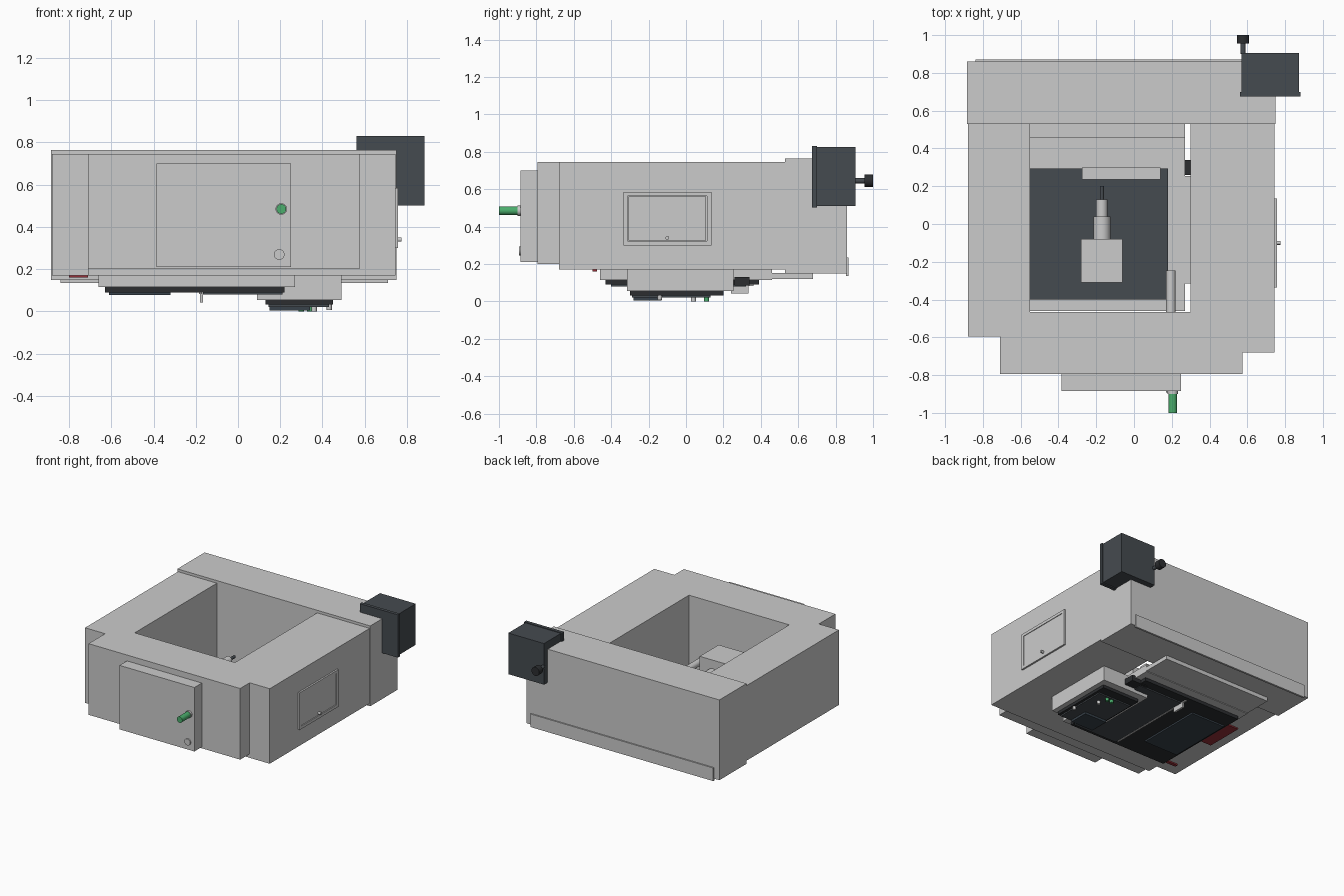
import bpy
import bmesh
from mathutils import Matrix

if "Cube" in bpy.data.objects:
    bpy.data.objects.remove(bpy.data.objects["Cube"])


def colour(name, r, g, b):
    m = bpy.data.materials.new(name)
    m.diffuse_color = (r, g, b, 1)
    m.use_nodes = True
    m.node_tree.nodes["Principled BSDF"].inputs["Base Color"].default_value = m.diffuse_color
    return m


DARK = colour("charcoal", 0.06, 0.07, 0.08)
BLACK = colour("black", 0.025, 0.027, 0.03)
GLASS = colour("screen_glass", 0.04, 0.055, 0.07)
GREEN = colour("green", 0.07, 0.42, 0.15)
RED = colour("red", 0.3, 0.03, 0.04)


def finish(name, bm, mat):
    me = bpy.data.meshes.new(name)
    bm.to_mesh(me)
    bm.free()
    ob = bpy.data.objects.new(name, me)
    bpy.context.collection.objects.link(ob)
    if mat:
        me.materials.append(mat)
    return ob


def box(name, x, y, z, mat=None):
    """Box from (min, max) ranges on each axis."""
    bm = bmesh.new()
    size = [b - a for a, b in (x, y, z)]
    mid = [(a + b) / 2 for a, b in (x, y, z)]
    bmesh.ops.create_cube(bm, size=1, matrix=Matrix.Translation(mid) @ Matrix.Diagonal((*size, 1)))
    return finish(name, bm, mat)


def rod(name, axis, start, end, c, r, mat=None):
    """Cylinder along an axis; c holds the other two coordinates in xyz order."""
    mid = list(c)
    mid.insert("xyz".index(axis), (start + end) / 2)
    turn = {"x": Matrix.Rotation(1.5707963, 4, "Y"),
            "y": Matrix.Rotation(1.5707963, 4, "X"), "z": Matrix.Identity(4)}[axis]
    bm = bmesh.new()
    bmesh.ops.create_cone(bm, cap_ends=True, segments=32, radius1=r, radius2=r,
                          depth=end - start, matrix=Matrix.Translation(mid) @ turn)
    for f in bm.faces:
        f.smooth = len(f.verts) == 4
    for e in bm.edges:
        e.smooth = not any(len(f.verts) > 4 for f in e.link_faces)
    return finish(name, bm, mat)


def ring(name, x, z, plane_x, depth, t):
    """Raised rectangular rim on the right side; x is the y range."""
    p = (plane_x, plane_x + depth)
    box(name + "_bottom", p, x, (z[0], z[0] + t))
    box(name + "_top", p, x, (z[1] - t, z[1]))
    box(name + "_near", p, (x[0], x[0] + t), (z[0] + t, z[1] - t))
    box(name + "_far", p, (x[1] - t, x[1]), (z[0] + t, z[1] - t))


# Hollow cabinet: four thick walls around a central well
box("cabinet_left", (-0.88, -0.55), (-0.595, 0.53), (0.17, 0.745))
box("cabinet_right", (0.30, 0.745), (-0.68, 0.53), (0.17, 0.745))
box("cabinet_front_inner", (-0.55, 0.30), (-0.595, -0.465), (0.17, 0.745))
box("cabinet_front_mid", (-0.71, 0.30), (-0.68, -0.595), (0.17, 0.745))
box("cabinet_front", (-0.71, 0.575), (-0.795, -0.68), (0.20, 0.745))
box("cabinet_back", (-0.885, 0.75), (0.53, 0.86), (0.15, 0.765))
box("back_lip", (-0.84, 0.71), (0.855, 0.87), (0.135, 0.235))

# Front door with lock and green handle
box("front_door", (-0.385, 0.25), (-0.885, -0.795), (0.21, 0.70))
rod("handle_collar", "y", -0.90, -0.88, (0.205, 0.485), 0.027)
rod("handle", "y", -1.0, -0.89, (0.205, 0.485), 0.023, GREEN)
rod("door_lock", "y", -0.893, -0.88, (0.195, 0.27), 0.025)
rod("lock_barrel", "y", -0.465, -0.245, (0.195, 0.27), 0.025)

# Right side hatch
ring("hatch_rim", (-0.335, 0.135), (0.30, 0.585), 0.74, 0.018, 0.022)
box("hatch", (0.74, 0.754), (-0.308, 0.108), (0.325, 0.562))
rod("hatch_lock", "x", 0.75, 0.775, (-0.10, 0.34), 0.010)

# Dark box on the back right corner
box("side_box", (0.57, 0.873), (0.70, 0.905), (0.51, 0.825), DARK)
box("side_box_flange", (0.56, 0.882), (0.675, 0.70), (0.502, 0.83), DARK)
rod("knob_stem", "y", 0.90, 0.96, (0.577, 0.645), 0.014, DARK)
rod("knob", "y", 0.955, 1.0, (0.577, 0.645), 0.033, BLACK)

# Mechanism inside the well
box("inner_unit", (-0.28, -0.06), (-0.31, -0.08), (0.30, 0.52))
for i, (a, b, r) in enumerate([(-0.08, 0.04, 0.045), (0.04, 0.13, 0.03), (0.13, 0.20, 0.011)]):
    rod(f"inner_barrel_{i}", "y", a, b, (-0.17, 0.41), r, DARK if i == 2 else None)
box("inner_plate", (-0.275, 0.14), (0.235, 0.30), (0.20, 0.30))

# Underside frame and its dark panel
box("panel_frame", (-0.66, 0.27), (-0.46, 0.46), (0.115, 0.172))
box("panel_apron", (-0.66, 0.27), (0.46, 0.68), (0.12, 0.152))
box("panel_core", (-0.55, 0.18), (-0.40, 0.295), (0.11, 0.195), DARK)
box("panel", (-0.63, 0.22), (-0.43, 0.39), (0.09, 0.116), BLACK)
box("panel_screen", (-0.61, -0.32), (-0.26, 0.26), (0.078, 0.091), GLASS)
box("panel_plate", (-0.165, 0.21), (-0.40, 0.32), (0.080, 0.091), DARK)
box("panel_divider", (-0.185, -0.17), (-0.39, 0.36), (0.083, 0.091))
box("divider_tab", (-0.18, -0.165), (0.24, 0.335), (0.042, 0.085))
box("dark_tab", (0.16, 0.30), (0.26, 0.34), (0.085, 0.13), BLACK)

# Control housing with screen and buttons
box("control_housing", (0.09, 0.49), (-0.315, 0.255), (0.055, 0.172))
box("control_panel", (0.13, 0.45), (-0.30, 0.20), (0.032, 0.056), BLACK)
box("control_bezel", (0.145, 0.43), (-0.29, 0.13), (0.022, 0.033), DARK)
box("control_screen", (0.15, 0.34), (-0.28, -0.13), (0.005, 0.023), GLASS)
rod("button_light", "z", 0.008, 0.035, (0.432, -0.14), 0.012)
for i, (x, y, m) in enumerate([(0.36, 0.04, None), (0.34, 0.11, GREEN), (0.30, 0.11, GREEN)]):
    rod(f"button_{i}", "z", 0.0, 0.023, (x, y), 0.013, m)

# Red markers under the left wall
box("red_strip", (-0.80, -0.71), (-0.11, 0.19), (0.16, 0.171), RED)
box("red_tab", (-0.80, -0.71), (-0.50, -0.475), (0.16, 0.171), RED)
